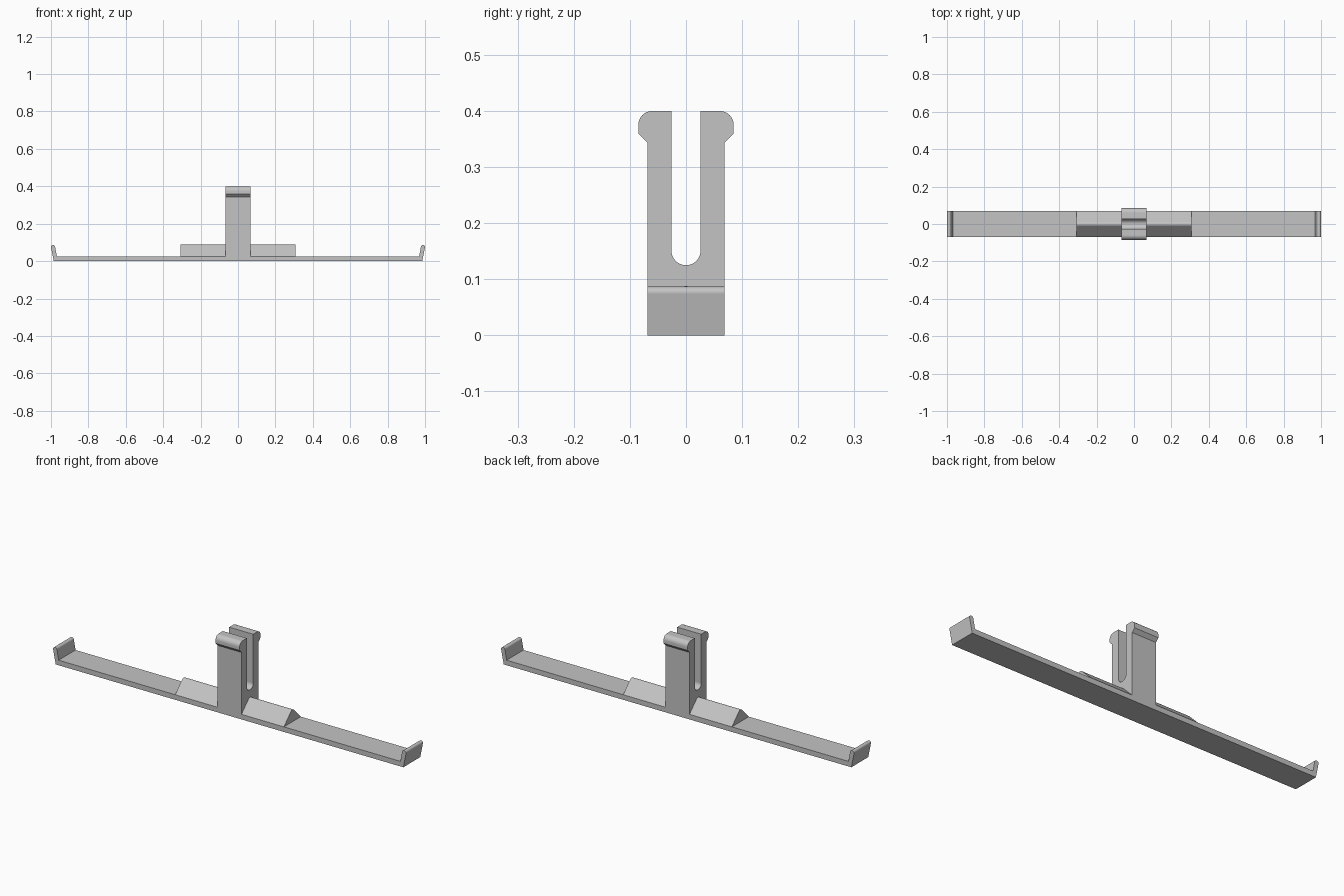
import bpy
import bmesh
from math import sin, cos, atan, radians, degrees
from mathutils import Vector

if "Cube" in bpy.data.objects:
    bpy.data.objects.remove(bpy.data.objects["Cube"], do_unlink=True)

HALF_DEPTH = 0.0685   # half the bar's depth
BAR_TOP = 0.026       # bar thickness
POST_HALF = 0.068     # half the post's width

grey = bpy.data.materials.new("plain grey")
grey.use_nodes = True
colour = (0.55, 0.55, 0.55, 1)
grey.diffuse_color = colour
grey.node_tree.nodes["Principled BSDF"].inputs["Base Color"].default_value = colour


def arc(cx, cz, r, start, end, steps=8):
    """Points along an arc, angles in degrees."""
    angles = [radians(start + (end - start) * i / steps) for i in range(steps + 1)]
    return [(cx + r * cos(a), cz + r * sin(a)) for a in angles]


def mirrored(points):
    """Close a half outline with its reflection."""
    return points + [(-u, z) for u, z in reversed(points) if abs(u) > 1e-6]


def extrude(name, outline, axis, start, end):
    """Sweep an upright outline along x or y."""
    bm = bmesh.new()
    place = (lambda u, z: (start, u, z)) if axis == "x" else (lambda u, z: (u, start, z))
    face = bm.faces.new([bm.verts.new(place(u, z)) for u, z in outline])
    swept = bmesh.ops.extrude_face_region(bm, geom=[face])
    offset = Vector((end - start, 0, 0) if axis == "x" else (0, end - start, 0))
    verts = [g for g in swept["geom"] if isinstance(g, bmesh.types.BMVert)]
    bmesh.ops.translate(bm, verts=verts, vec=offset)
    bmesh.ops.recalc_face_normals(bm, faces=bm.faces)
    mesh = bpy.data.meshes.new(name)
    bm.to_mesh(mesh)
    bm.free()
    mesh.materials.append(grey)
    obj = bpy.data.objects.new(name, mesh)
    bpy.context.collection.objects.link(obj)
    bpy.ops.object.select_all(action="DESELECT")
    obj.select_set(True)
    bpy.context.view_layer.objects.active = obj
    bpy.ops.object.shade_smooth_by_angle(angle=radians(30))
    normals = obj.modifiers.new("flat sides", "WEIGHTED_NORMAL")
    normals.keep_sharp = True
    return obj


# Long bar with round-tipped lips leaning outward at both ends
lean = degrees(atan(0.19))
tip = arc(0.989, 0.076, 0.011, -lean, 180 - lean, 12)
bar_half = [(0.985, 0)] + tip + [(0.9685, BAR_TOP)]
extrude("bar_with_end_lips", mirrored(bar_half), "y", -HALF_DEPTH, HALF_DEPTH)

# Forked clip post with a round-bottomed slot and barbed heads
post_half = [(HALF_DEPTH, BAR_TOP), (HALF_DEPTH, 0.343), (0.085, 0.36)]
post_half += arc(0.06, 0.375, 0.025, 0, 90)
post_half += [(0.026, 0.4)] + arc(0, 0.151, 0.026, 0, -90)
extrude("clip_post", mirrored(post_half), "x", -POST_HALF, POST_HALF)

# Ridges with softened crests on both sides of the post
ridge_half = [(HALF_DEPTH, BAR_TOP)] + arc(0, 0.0719, 0.016, 45, 90, 5)
for side, sign in (("left", 1), ("right", -1)):
    extrude(side + "_ridge", mirrored(ridge_half), "x", sign * POST_HALF, sign * 0.308)
